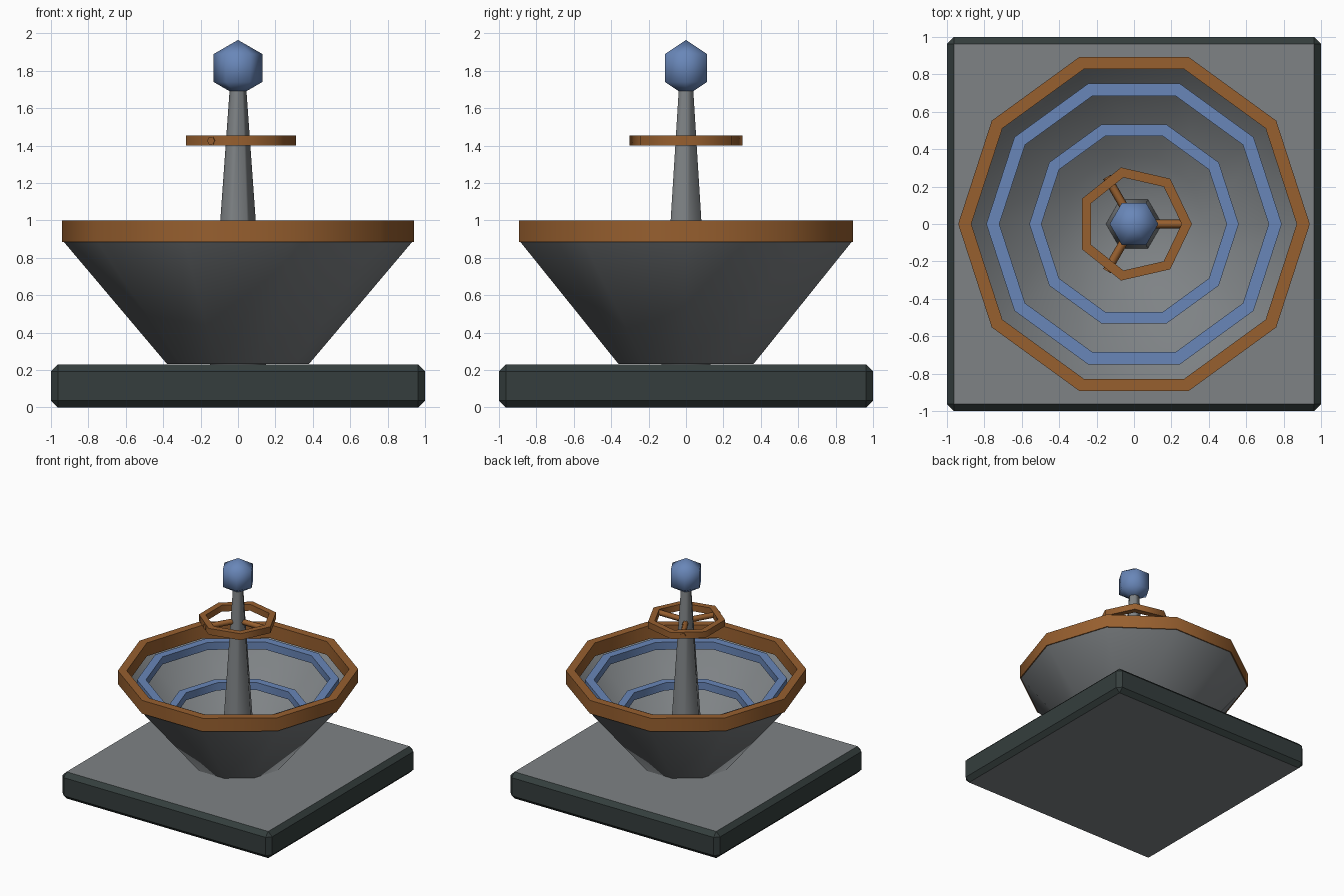
import bpy
import bmesh
import math
from mathutils import Matrix, Vector

if "Cube" in bpy.data.objects:
    bpy.data.objects.remove(bpy.data.objects["Cube"], do_unlink=True)


def make_material(name, color):
    mat = bpy.data.materials.new(name)
    mat.use_nodes = True
    mat.diffuse_color = (*color, 1)
    mat.node_tree.nodes["Principled BSDF"].inputs["Base Color"].default_value = (*color, 1)
    return mat


grey = make_material("stone grey", (0.21, 0.225, 0.235))
dark = make_material("dark slate", (0.035, 0.048, 0.047))
brown = make_material("copper brown", (0.31, 0.115, 0.028))
blue = make_material("soft blue", (0.14, 0.24, 0.48))


def finish(name, bm, *materials, smooth_angle=None):
    """Turn a bmesh into a named, coloured and shaded object."""
    mesh = bpy.data.meshes.new(name)
    bm.to_mesh(mesh)
    bm.free()
    for mat in materials:
        mesh.materials.append(mat)
    obj = bpy.data.objects.new(name, mesh)
    bpy.context.collection.objects.link(obj)
    if smooth_angle:
        bpy.ops.object.select_all(action="DESELECT")
        obj.select_set(True)
        bpy.context.view_layer.objects.active = obj
        bpy.ops.object.shade_smooth_by_angle(angle=math.radians(smooth_angle))
    return obj


def lathe(bm, profile, sides, closed):
    """Sweep (radius, z) points round the z axis, first corner on +x."""
    loops = []
    for radius, z in profile:
        angles = [math.tau * i / sides for i in range(sides)]
        loops.append([bm.verts.new((radius * math.cos(a), radius * math.sin(a), z)) for a in angles])
    pairs = list(zip(loops, loops[1:]))
    if closed:
        pairs.append((loops[-1], loops[0]))
    for low, high in pairs:
        for i in range(sides):
            j = (i + 1) % sides
            bm.faces.new((low[i], low[j], high[j], high[i]))
    return loops


def ring(name, outer, inner, bottom, top, sides, mat):
    bm = bmesh.new()
    lathe(bm, [(outer, bottom), (outer, top), (inner, top), (inner, bottom)], sides, True)
    bmesh.ops.recalc_face_normals(bm, faces=bm.faces)
    return finish(name, bm, mat, smooth_angle=65)


# Bevelled square plinth: grey top and bottom, dark edges
height = 0.23
bm = bmesh.new()
bmesh.ops.create_cube(bm, size=1)
bmesh.ops.scale(bm, vec=(2, 2, height), verts=bm.verts)
bmesh.ops.translate(bm, vec=(0, 0, height / 2), verts=bm.verts)
bmesh.ops.bevel(bm, geom=bm.edges[:], offset=0.037, segments=1, affect="EDGES")
bm.normal_update()
for face in bm.faces:
    face.material_index = 0 if abs(face.normal.z) > 0.9 else 1
finish("plinth", bm, grey, dark)

# Open thin bowl with a flat floor, facing inward
bm = bmesh.new()
loops = lathe(bm, [(0.38, height + 0.003), (0.937, 0.892)], 10, False)
bmesh.ops.reverse_faces(bm, faces=bm.faces[:])
bm.faces.new(loops[0])
finish("bowl", bm, grey, smooth_angle=89)

# Rim and the two rings hanging inside the bowl
ring("bowl_rim", 0.94, 0.87, 0.885, 1.0, 10, brown)
ring("upper_ring", 0.79, 0.72, 0.855, 0.92, 10, blue)
ring("lower_ring", 0.56, 0.495, 0.605, 0.67, 10, blue)

# Tapered post
bm = bmesh.new()
loops = lathe(bm, [(0.15, height), (0.036, 1.82)], 6, False)
bm.faces.new(reversed(loops[0]))
bm.faces.new(loops[1])
finish("post", bm, grey, smooth_angle=65)

# Wheel hoop and its three spokes
ring("wheel_hoop", 0.31, 0.255, 1.4, 1.455, 7, brown)
bm = bmesh.new()
length = 0.29
for i in range(3):
    place = (Matrix.Rotation(math.tau * i / 3, 4, "Z")
             @ Matrix.Translation(Vector((length / 2, 0, 1.427)))
             @ Matrix.Rotation(math.pi / 2, 4, "Y"))
    bmesh.ops.create_cone(bm, cap_ends=True, segments=6, radius1=0.023,
                          radius2=0.023, depth=length, matrix=place)
finish("wheel_spokes", bm, brown, smooth_angle=65)

# Faceted finial ball
bm = bmesh.new()
bmesh.ops.create_uvsphere(bm, u_segments=6, v_segments=3, radius=0.15)
widest = max(v.co.x for v in bm.verts)
if widest < 0.125:
    bmesh.ops.rotate(bm, cent=(0, 0, 0), matrix=Matrix.Rotation(math.pi / 6, 3, "Z"), verts=bm.verts)
bmesh.ops.translate(bm, vec=(0, 0, 1.815), verts=bm.verts)
finish("finial_ball", bm, blue, smooth_angle=89)
